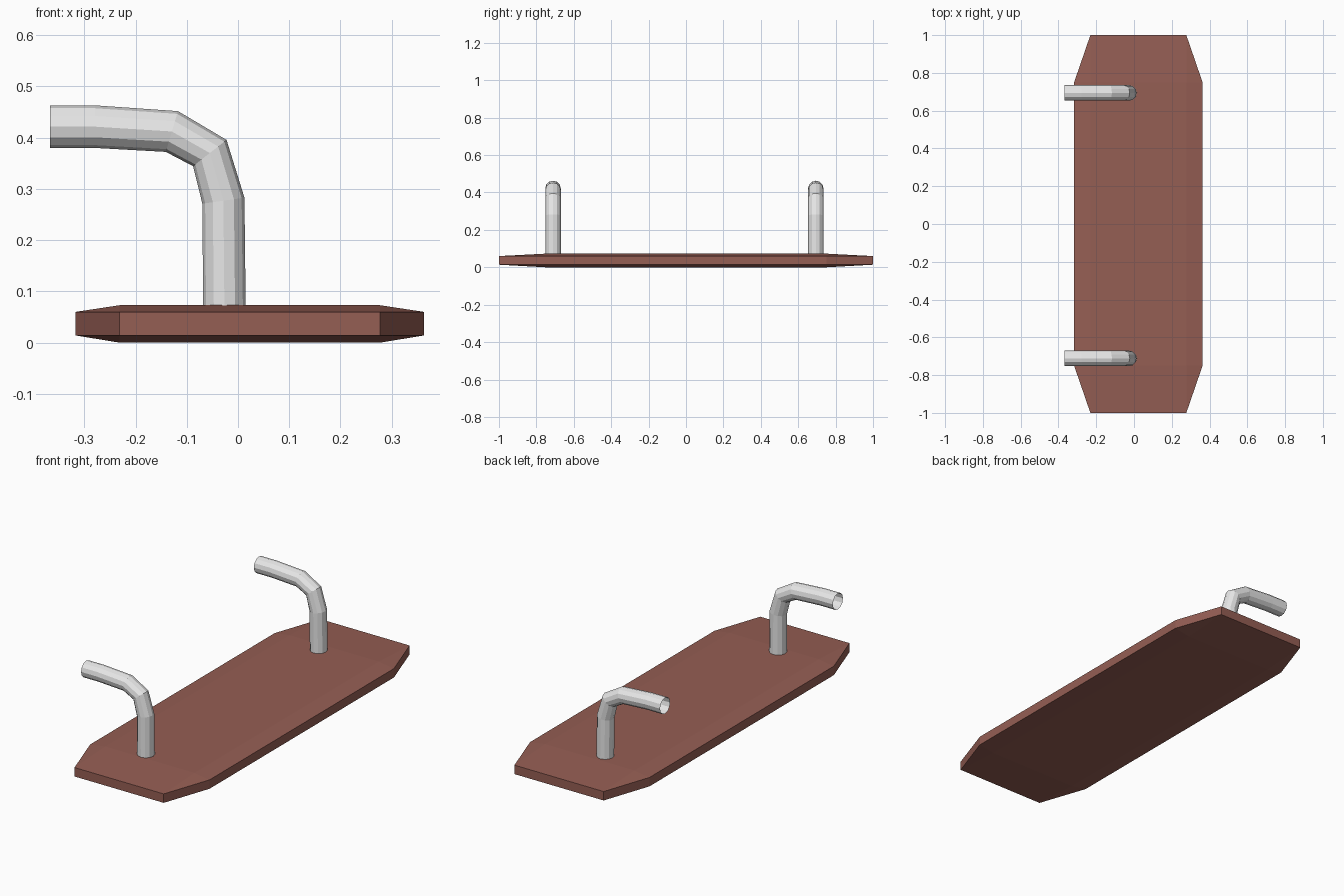
import bpy, bmesh, math
from mathutils import Vector

cube = bpy.data.objects.get("Cube")
if cube:
    bpy.data.objects.remove(cube, do_unlink=True)


def make_material(name, color):
    mat = bpy.data.materials.new(name)
    mat.use_nodes = True
    mat.diffuse_color = color
    mat.node_tree.nodes["Principled BSDF"].inputs["Base Color"].default_value = color
    return mat


def make_object(name, bm, mat):
    mesh = bpy.data.meshes.new(name)
    bm.to_mesh(mesh)
    bm.free()
    mesh.materials.append(mat)
    obj = bpy.data.objects.new(name, mesh)
    bpy.context.collection.objects.link(obj)
    return obj


brown = make_material("reddish brown", (0.30, 0.112, 0.088, 1))
grey = make_material("light grey", (0.80, 0.80, 0.80, 1))

# Board: clipped-corner plank, thinning from a raised centre panel to its rim
CENTRE_X, HALF_X, INNER_X, INNER_Y = 0.023, 0.34, 0.254, 0.75
bm = bmesh.new()
for sx in (-1, 1):
    for sy in (-1, 1):
        for z_rim, z_panel in ((0.014, 0.0), (0.06, 0.073)):
            for x, y, z in ((HALF_X, INNER_Y, z_rim), (INNER_X, 1.0, z_rim),
                            (INNER_X, INNER_Y, z_panel)):
                bm.verts.new((CENTRE_X + sx * x, sy * y, z))
bmesh.ops.convex_hull(bm, input=bm.verts[:])
bmesh.ops.dissolve_limit(bm, angle_limit=0.005, verts=bm.verts[:], edges=bm.edges[:])
bmesh.ops.recalc_face_normals(bm, faces=bm.faces[:])
make_object("board", bm, brown)

# Bent tubes: faceted rings swept along a path, open at the far end
PATH = [(-0.0265, 0.07), (-0.0285, 0.277), (-0.055, 0.37),
        (-0.129, 0.412), (-0.28, 0.4215), (-0.367, 0.4215)]
RADIUS, SIDES = 0.0415, 12


def bent_tube(name, y):
    points = [Vector((x, y, z)) for x, z in PATH]
    bm = bmesh.new()
    rings = []
    for i, p in enumerate(points):
        before = (p - points[i - 1]).normalized() if i else Vector((0, 0, 1))
        after = (points[i + 1] - p).normalized() if i + 1 < len(points) else before
        t = (before + after).normalized()
        side = Vector((t.z, 0, -t.x))
        rings.append([bm.verts.new(p + RADIUS * (math.cos(a) * side + math.sin(a) * Vector((0, 1, 0))))
                      for a in (math.tau * k / SIDES for k in range(SIDES))])
    for low, high in zip(rings, rings[1:]):
        for k in range(SIDES):
            n = (k + 1) % SIDES
            bm.faces.new((low[k], low[n], high[n], high[k]))
    return make_object(name, bm, grey)


bent_tube("front_bent_tube", -0.711)
bent_tube("back_bent_tube", 0.694)
